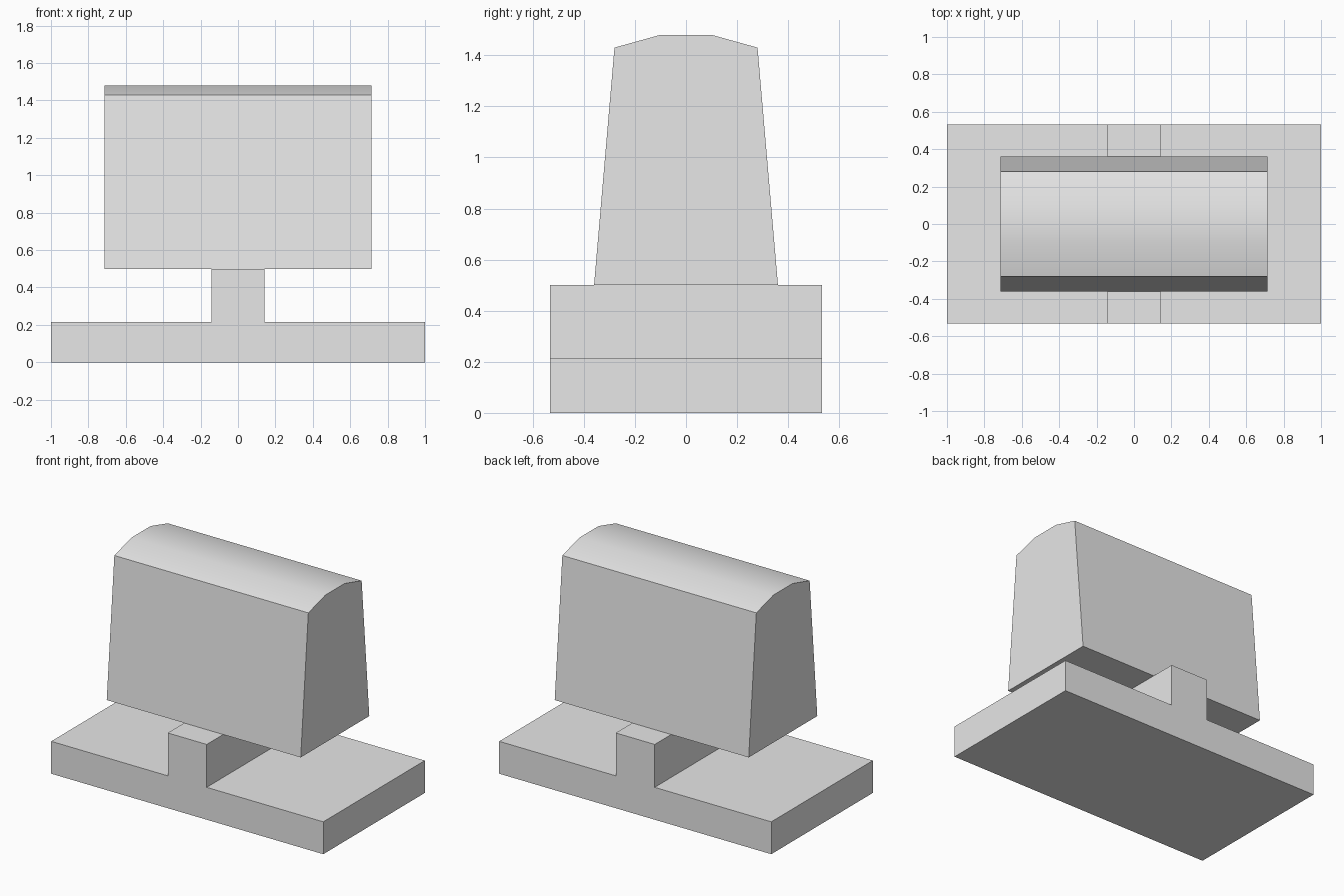
import bpy
import bmesh
import math
from mathutils import Vector

cube = bpy.data.objects.get("Cube")
if cube:
    bpy.data.objects.remove(cube, do_unlink=True)

grey = bpy.data.materials.new("light_grey")
grey.use_nodes = True
grey.diffuse_color = (0.8, 0.8, 0.8, 1)
grey.node_tree.nodes["Principled BSDF"].inputs["Base Color"].default_value = (0.8, 0.8, 0.8, 1)


def mirrored(half):
    """Close a right-hand half profile with its mirror image."""
    return half + [(-u, z) for u, z in reversed(half)]


def extrude_profile(name, profile, axis, half_length):
    """Sweep a (u, z) profile along the x or y axis, centred on the origin."""
    bm = bmesh.new()
    if axis == "x":
        points = [Vector((-half_length, u, z)) for u, z in profile]
        sweep = Vector((2 * half_length, 0, 0))
    else:
        points = [Vector((u, -half_length, z)) for u, z in profile]
        sweep = Vector((0, 2 * half_length, 0))
    face = bm.faces.new([bm.verts.new(p) for p in points])
    result = bmesh.ops.extrude_face_region(bm, geom=[face], use_keep_orig=True)
    moved = [v for v in result["geom"] if isinstance(v, bmesh.types.BMVert)]
    bmesh.ops.translate(bm, verts=moved, vec=sweep)
    bmesh.ops.recalc_face_normals(bm, faces=bm.faces)
    mesh = bpy.data.meshes.new(name)
    bm.to_mesh(mesh)
    bm.free()
    mesh.materials.append(grey)
    obj = bpy.data.objects.new(name, mesh)
    bpy.context.collection.objects.link(obj)
    return obj


# Flat base with a central rib running front to back
extrude_profile("base_with_rib",
                mirrored([(1, 0), (1, 0.215), (0.143, 0.215), (0.143, 0.5)]),
                "y", 0.533)

# Tapered block with a softly crowned top
block = extrude_profile("tapered_block",
                        mirrored([(0.36, 0.5), (0.28, 1.43), (0.1, 1.48)]),
                        "x", 0.713)

# Smooth the crown only, keeping the sides crisp
bpy.ops.object.select_all(action="DESELECT")
block.select_set(True)
bpy.context.view_layer.objects.active = block
bpy.ops.object.shade_smooth_by_angle(angle=math.radians(30))
